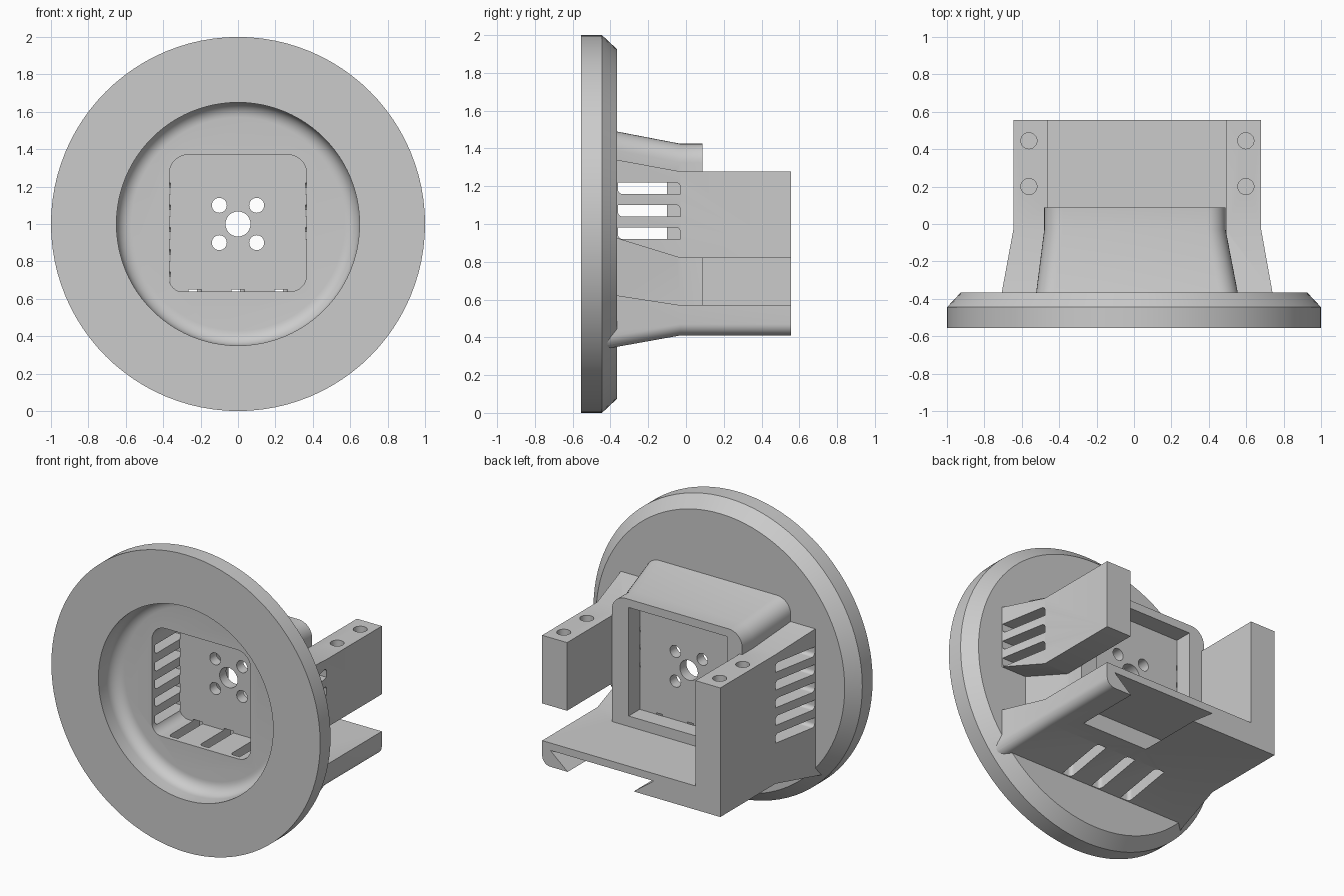
import bpy, bmesh, math

cube = bpy.data.objects.get("Cube")
if cube:
    bpy.data.objects.remove(cube, do_unlink=True)

grey = bpy.data.materials.new("plain_grey")
grey.diffuse_color = (0.6, 0.6, 0.6, 1)
grey.use_nodes = True
grey.node_tree.nodes["Principled BSDF"].inputs["Base Color"].default_value = (0.6, 0.6, 0.6, 1)


def loft(name, sections, axis="y"):
    """Solid through matching outlines; each section is (position on axis, 2D outline)."""
    place = {"y": lambda a, p: (p[0], a, p[1]),
             "x": lambda a, p: (a, p[0], p[1]),
             "z": lambda a, p: (p[0], p[1], a)}[axis]
    bm = bmesh.new()
    rings = [[bm.verts.new(place(a, p)) for p in outline] for a, outline in sections]
    n = len(rings[0])
    for r, s in zip(rings, rings[1:]):
        for i in range(n):
            j = (i + 1) % n
            bm.faces.new((r[i], r[j], s[j], s[i]))
    bm.faces.new(rings[0])
    bm.faces.new(rings[-1])
    bmesh.ops.recalc_face_normals(bm, faces=bm.faces)
    mesh = bpy.data.meshes.new(name)
    bm.to_mesh(mesh)
    bm.free()
    mesh.materials.append(grey)
    obj = bpy.data.objects.new(name, mesh)
    bpy.context.collection.objects.link(obj)
    return obj


def circle(r, cx=0, cy=1, n=96):
    return [(cx + r * math.cos(math.tau * i / n), cy + r * math.sin(math.tau * i / n)) for i in range(n)]


def rect(x0, x1, z0, z1, radii=(0, 0, 0, 0)):
    """Outline with rounded corners: low-left, low-right, top-right, top-left."""
    corners = [(x0, z0, 1, 1), (x1, z0, -1, 1), (x1, z1, -1, -1), (x0, z1, 1, -1)]
    points = []
    for k, ((x, z, sx, sz), r) in enumerate(zip(corners, radii)):
        if not r:
            points.append((x, z))
            continue
        for i in range(9):
            a = math.pi * (1 + k / 2) + math.pi / 2 * i / 8
            points.append((x + sx * r + r * math.cos(a), z + sz * r + r * math.sin(a)))
    return points


def l_outline(x0, xi, x1, z0, zi, z1, r=0.06):
    """Tall wall on one side, low shelf to the other with a rounded lower corner."""
    shelf = rect(x0, x1, z0, zi, (0, r, 0, 0))[:-1]
    return shelf + [(xi, zi), (xi, z1), (x0, z1)]


# Flange with a bevelled back rim
flange = loft("flanged_bracket", [(-0.555, circle(1)), (-0.445, circle(1)), (-0.365, circle(0.925))])
FRONT, KNEE, BACK = -0.42, -0.03, 0.557

# Central housing, wall with shelf, and short arm, all flaring into the flange
top_round = (0, 0, 0.1, 0.1)
housing = rect(-0.48, 0.49, 0.5, 1.425, top_round)
adds = [
    loft("housing", [(FRONT, rect(-0.53, 0.565, 0.45, 1.5, top_round)), (KNEE, housing), (0.088, housing)]),
]
base = l_outline(-0.645, -0.46, 0.68, 0.41, 0.57, 1.278)
adds.append(loft("wall_and_shelf", [
    (FRONT, l_outline(-0.717, -0.42, 0.75, 0.34, 0.63, 1.35)), (KNEE, base), (BACK, base)]))
arm = rect(0.495, 0.68, 0.82, 1.278)
adds.append(loft("arm", [(FRONT, rect(0.45, 0.75, 0.94, 1.35)), (KNEE, arm), (BACK, arm)]))

# Dished front recess with a rounded floor edge
dish = [(-0.6, circle(0.65)), (-0.47, circle(0.65))]
for i in range(1, 9):
    a = math.pi / 2 * i / 8
    dish.append((-0.47 + 0.08 * math.sin(a), circle(0.57 + 0.08 * math.cos(a))))
cuts = [loft("dish_cutter", dish)]

# Square pockets on either side of the mounting plate
cuts.append(loft("front_pocket", [(y, rect(-0.367, 0.367, 0.638, 1.37, (0.07, 0.09, 0.1, 0.1))) for y in (-0.45, -0.1)]))
cuts.append(loft("rear_pocket", [(y, rect(-0.365, 0.365, 0.64, 1.37)) for y in (KNEE, 0.2)]))

# Mounting holes through the plate
for x, z, r in [(0, 0, 0.067)] + [(sx, sz, 0.04) for sx in (-0.1, 0.1) for sz in (-0.1, 0.1)]:
    cuts.append(loft("plate_hole", [(y, circle(r, x, 1 + z, 32)) for y in (-0.2, 0.05)]))

# Side vents: five in the wall, three in the arm
for i in range(5):
    z = 1.158 - 0.119 * i
    slot = rect(-0.36, KNEE, z, z + 0.062, (0.025, 0, 0.025, 0))
    cuts.append(loft("wall_vent", [(x, slot) for x in (-0.9, -0.36)], "x"))
    if i < 3:
        cuts.append(loft("arm_vent", [(x, slot) for x in (0.36, 0.9)], "x"))

# Floor vents
for x in (-0.23, 0, 0.23):
    slot = rect(x - 0.035, x + 0.035, -0.36, KNEE, (0.025, 0, 0.025, 0))
    cuts.append(loft("floor_vent", [(z, slot) for z in (0.25, 0.65)], "z"))

# Blind screw holes in the tops of wall and arm
for x in (-0.562, 0.598):
    for y in (0.2, 0.445):
        cuts.append(loft("screw_hole", [(z, circle(0.043, x, y, 32)) for z in (1.0, 1.4)], "z"))

# Dovetail channel under the shelf
dovetail = [(0.04, 0.38), (0.455, 0.38), (0.62, 0.52), (-0.15, 0.52)]
cuts.append(loft("dovetail_cutter", [(y, dovetail) for y in (0.11, 0.7)]))

# Join the solids, then carve them
for op, tools in (("UNION", adds), ("DIFFERENCE", cuts)):
    for tool in tools:
        mod = flange.modifiers.new(tool.name, "BOOLEAN")
        mod.operation, mod.object, mod.solver = op, tool, "EXACT"
        tool.hide_render = True
bpy.context.view_layer.update()
graph = bpy.context.evaluated_depsgraph_get()
flange.data = bpy.data.meshes.new_from_object(flange.evaluated_get(graph))
flange.modifiers.clear()
for tool in adds + cuts:
    bpy.data.objects.remove(tool, do_unlink=True)

bpy.ops.object.select_all(action="DESELECT")
flange.select_set(True)
bpy.context.view_layer.objects.active = flange
bpy.ops.object.shade_smooth_by_angle(angle=math.radians(25))
